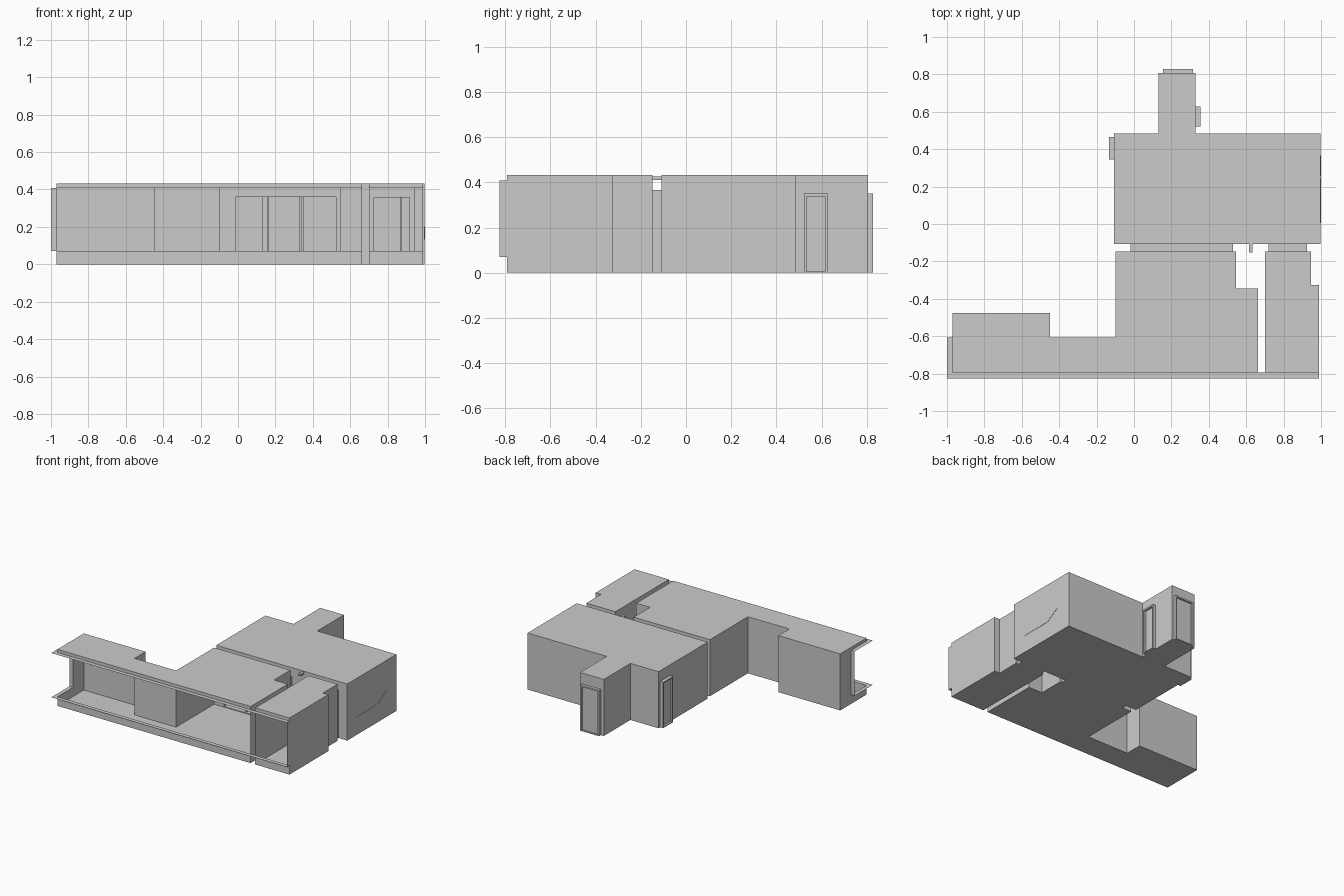
import bpy, bmesh
from mathutils import Vector

if "Cube" in bpy.data.objects:
    bpy.data.objects.remove(bpy.data.objects["Cube"])

H = 0.432                  # ceiling height
SILL, HEAD = 0.07, 0.408   # window band
DOOR = 0.365               # inner door height


def finish(name, bm):
    bmesh.ops.remove_doubles(bm, verts=bm.verts[:], dist=1e-5)
    me = bpy.data.meshes.new(name)
    bm.to_mesh(me)
    bm.free()
    ob = bpy.data.objects.new(name, me)
    bpy.context.collection.objects.link(ob)
    return ob


def quad(bm, *pts):
    bm.faces.new([bm.verts.new(p) for p in pts])


def room(name, outline, holes):
    """Thin shell over a counter-clockwise outline.
    holes = {edge index: [(start, end, bottom, top), ...]} measured along the edge."""
    bm = bmesh.new()
    quad(bm, *[(x, y, 0) for x, y in reversed(outline)])
    quad(bm, *[(x, y, H) for x, y in outline])
    for i, a in enumerate(outline):
        a, b = Vector(a), Vector(outline[(i + 1) % len(outline)])
        length = (b - a).length
        d = (b - a) / length
        gaps = holes.get(i, [])
        us = sorted({0, length, *[u for g in gaps for u in g[:2]]})
        vs = sorted({0, H, *[v for g in gaps for v in g[2:]]})
        for u0, u1 in zip(us, us[1:]):
            for v0, v1 in zip(vs, vs[1:]):
                uc, vc = (u0 + u1) / 2, (v0 + v1) / 2
                if any(g[0] < uc < g[1] and g[2] < vc < g[3] for g in gaps):
                    continue
                p, q = a + d * u0, a + d * u1
                quad(bm, (*p, v0), (*q, v0), (*q, v1), (*p, v1))
    return finish(name, bm)


def add_box(bm, lo, hi):
    vs = bmesh.ops.create_cube(bm, size=1)["verts"]
    for v in vs:
        v.co = Vector([(l + h) / 2 + c * (h - l) for l, h, c in zip(lo, hi, v.co)])


def box(name, lo, hi):
    bm = bmesh.new()
    add_box(bm, lo, hi)
    return finish(name, bm)


def door_frame(name, axis, along, depth, top, bar, mullions=(), leaf=None):
    """Framed opening; axis 'x' runs along x, 'y' runs along y."""
    bm = bmesh.new()

    def part(a0, a1, z0, z1, d=depth):
        d0, d1 = sorted(d)
        if axis == 'x':
            add_box(bm, (a0, d0, z0), (a1, d1, z1))
        else:
            add_box(bm, (d0, a0, z0), (d1, a1, z1))

    a0, a1 = along
    part(a0, a0 + bar, 0, top)
    part(a1 - bar, a1, 0, top)
    part(a0 + bar, a1 - bar, top - bar, top)
    part(a0 + bar, a1 - bar, 0, 0.006)
    mid = sum(depth) / 2
    for m0, m1 in mullions:
        part(m0, m1, 0.006, top - bar, (mid - 0.008, mid + 0.008))
    if leaf is not None:
        part(a0 + bar, a1 - bar, 0.006, top - bar, (leaf - 0.003, leaf + 0.003))
    return finish(name, bm)


# main room with rear hallway
R = 0.998
L, F, B = -0.108, -0.108, 0.485
room("main_room",
     [(L, F), (R, F), (R, B), (0.33, B), (0.33, 0.806), (0.13, 0.806), (0.13, B), (L, B)],
     {0: [(-0.02 - L, 0.53 - L, 0, DOOR), (0.72 - L, 0.925 - L, 0, DOOR)],
      3: [(0.522 - B, 0.628 - B, 0, 0.35)],
      4: [(0.33 - 0.315, 0.33 - 0.155, 0, 0.35)],
      7: [(B - 0.465, B - 0.345, 0, 0.35)]})

# wide front room, open at the front and the front left corner
room("front_room",
     [(-0.97, -0.793), (0.662, -0.793), (0.662, -0.345), (0.545, -0.345), (0.545, -0.148),
      (-0.098, -0.148), (-0.098, -0.607), (-0.448, -0.607), (-0.448, -0.475), (-0.97, -0.475)],
     {0: [(0, 1.632, SILL, HEAD)],
      4: [(0.545 - 0.53, 0.545 + 0.02, 0, DOOR)],
      9: [(-0.475 + 0.607, 0.318, SILL, HEAD)]})

# narrow front room
room("side_room",
     [(0.70, -0.793), (0.99, -0.793), (0.99, -0.325), (0.945, -0.325),
      (0.945, -0.148), (0.70, -0.148)],
     {0: [(0, 0.29, SILL, HEAD)],
      4: [(0.02, 0.225, 0, DOOR)]})

# window ledges wrapping the corner, with end returns
bm = bmesh.new()
for z in (SILL, HEAD):
    quad(bm, (-0.97, -0.793, z), (-1, -0.825, z), (0.99, -0.825, z), (0.99, -0.793, z))
    quad(bm, (-0.97, -0.793, z), (-0.97, -0.607, z), (-1, -0.607, z), (-1, -0.825, z))
quad(bm, (0.99, -0.793, SILL), (0.99, -0.825, SILL), (0.99, -0.825, HEAD), (0.99, -0.793, HEAD))
quad(bm, (-1, -0.607, SILL), (-0.97, -0.607, SILL), (-0.97, -0.607, HEAD), (-1, -0.607, HEAD))
finish("window_ledges", bm)

# glazed openings between the rooms
door_frame("triple_door_frame", 'x', (-0.02, 0.53), (-0.148, F), DOOR, 0.006,
           [(0.155, 0.167), (0.339, 0.351)])
door_frame("side_door_frame", 'x', (0.72, 0.925), (-0.148, F), DOOR, 0.008,
           [(0.865, 0.878)])

# outer doors
door_frame("rear_door", 'x', (0.155, 0.315), (0.806, 0.828), 0.35, 0.012, leaf=0.812)
door_frame("hall_door", 'y', (0.522, 0.628), (0.33, 0.356), 0.35, 0.012, leaf=0.337)
door_frame("left_door", 'y', (0.345, 0.465), (-0.133, L), 0.35, 0.012, leaf=-0.115)

# small ceiling bracket and handrail along the right wall
box("ceiling_bracket", (0.614, -0.153, 0.41), (0.634, F, 0.425))
box("handrail", (0.985, 0.005, 0.132), (1.0, 0.245, 0.139))
bm = bmesh.new()
add_box(bm, (0.985, 0.255, -0.003), (1.0, 0.365, 0.003))
for v in bm.verts:
    v.co.z += 0.135 + (v.co.y - 0.255) * 0.59
finish("sloped_handrail", bm)
